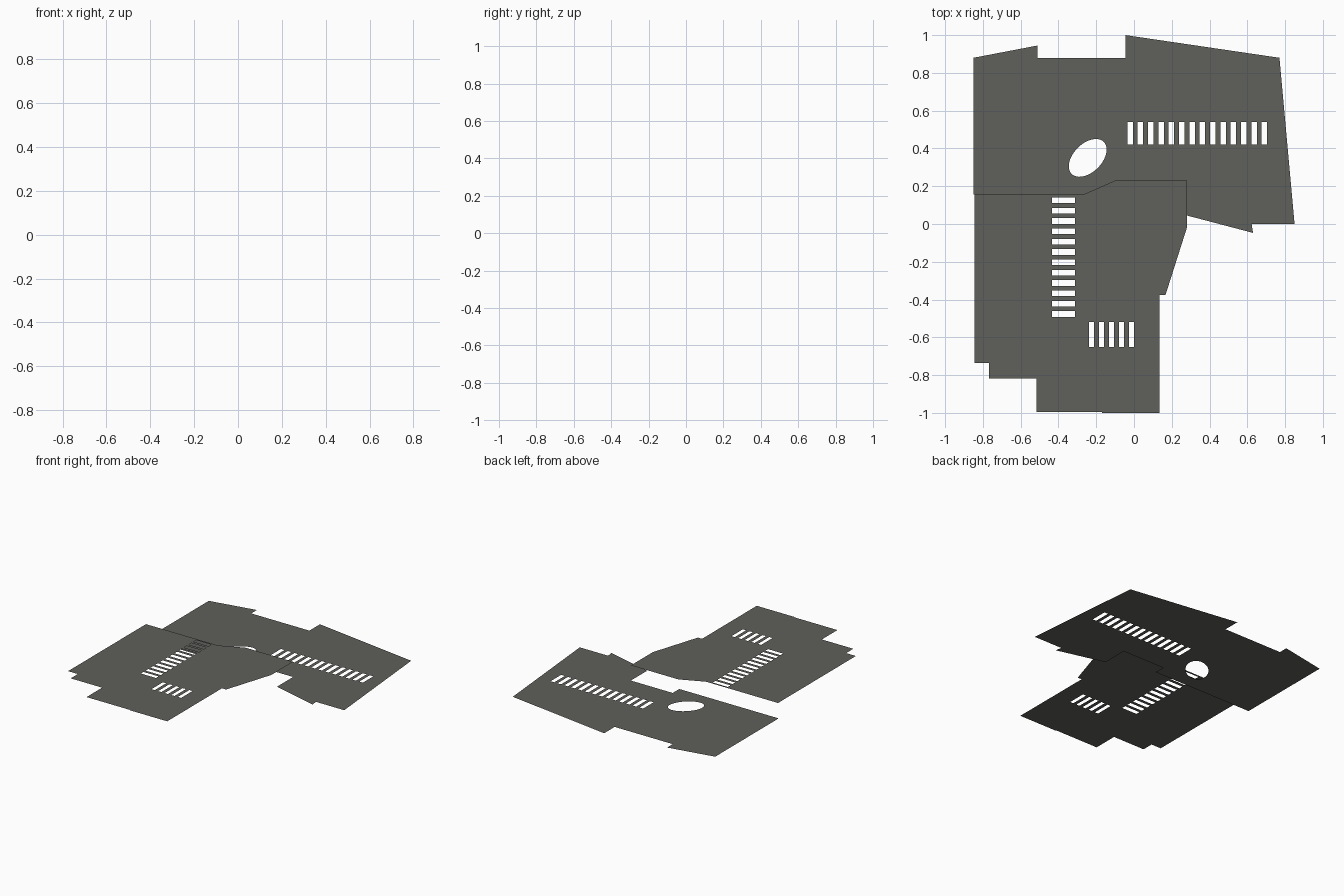
import bpy, bmesh, math

if "Cube" in bpy.data.objects:
    bpy.data.objects.remove(bpy.data.objects["Cube"])

grey = bpy.data.materials.new("concrete grey")
grey.diffuse_color = (0.115, 0.115, 0.103, 1)
grey.use_nodes = True
grey.node_tree.nodes["Principled BSDF"].inputs["Base Color"].default_value = grey.diffuse_color


def rect(x0, y0, x1, y1):
    return [(x0, y0), (x1, y0), (x1, y1), (x0, y1)]


def slot_row(x, y, w, h, dx, dy, n):
    """n equal rectangular slots, stepped by (dx, dy)."""
    return [rect(x + i * dx, y + i * dy, x + i * dx + w, y + i * dy + h) for i in range(n)]


def ellipse(cx, cy, a, b, angle, n=48):
    c, s = math.cos(angle), math.sin(angle)
    pts = []
    for i in range(n):
        t = 2 * math.pi * i / n
        u, v = a * math.cos(t), b * math.sin(t)
        pts.append((cx + u * c - v * s, cy + u * s + v * c))
    return pts


def sheet(name, z, outline, holes):
    """Flat single-sided deck with an outline and cut-out holes, facing up."""
    bm = bmesh.new()
    edges = []
    for loop in [outline] + holes:
        vs = [bm.verts.new((x, y, z)) for x, y in loop]
        edges += [bm.edges.new((vs[i - 1], vs[i])) for i in range(len(vs))]
    bmesh.ops.triangle_fill(bm, use_beauty=True, use_dissolve=False, edges=edges, normal=(0, 0, 1))
    bm.normal_update()
    bmesh.ops.reverse_faces(bm, faces=[f for f in bm.faces if f.normal.z < 0])
    me = bpy.data.meshes.new(name)
    bm.to_mesh(me)
    bm.free()
    me.materials.append(grey)
    ob = bpy.data.objects.new(name, me)
    bpy.context.collection.objects.link(ob)
    return ob


# Lower deck at the back, with an oval opening and a long row of slots
sheet("lower_deck", 0.0,
      [(0.85, 0), (0.77, 0.88), (-0.045, 1.0), (-0.045, 0.88), (-0.51, 0.88),
       (-0.51, 0.945), (-0.85, 0.88), (-0.85, 0.155), (-0.055, 0.155),
       (-0.055, 0.23), (0.28, 0.23), (0.28, 0.045), (0.63, -0.047), (0.623, 0)],
      [ellipse(-0.245, 0.35, 0.12, 0.075, math.radians(45))]
      + slot_row(-0.035, 0.42, 0.029, 0.12, 0.0547, 0, 14))

# Upper deck at the front, with a column and a short row of slots
sheet("upper_deck", 0.11,
      [(-0.845, 0.155), (-0.845, -0.735), (-0.767, -0.735), (-0.767, -0.817),
       (-0.515, -0.817), (-0.515, -0.995), (-0.17, -0.995), (-0.17, -1.0),
       (0.134, -1.0), (0.134, -0.375), (0.167, -0.375), (0.28, -0.02),
       (0.28, 0.23), (-0.10, 0.23), (-0.27, 0.155)],
      slot_row(-0.433, 0.11, 0.121, 0.03, 0, -0.0547, 12)
      + slot_row(-0.237, -0.65, 0.026, 0.13, 0.0527, 0, 5))
